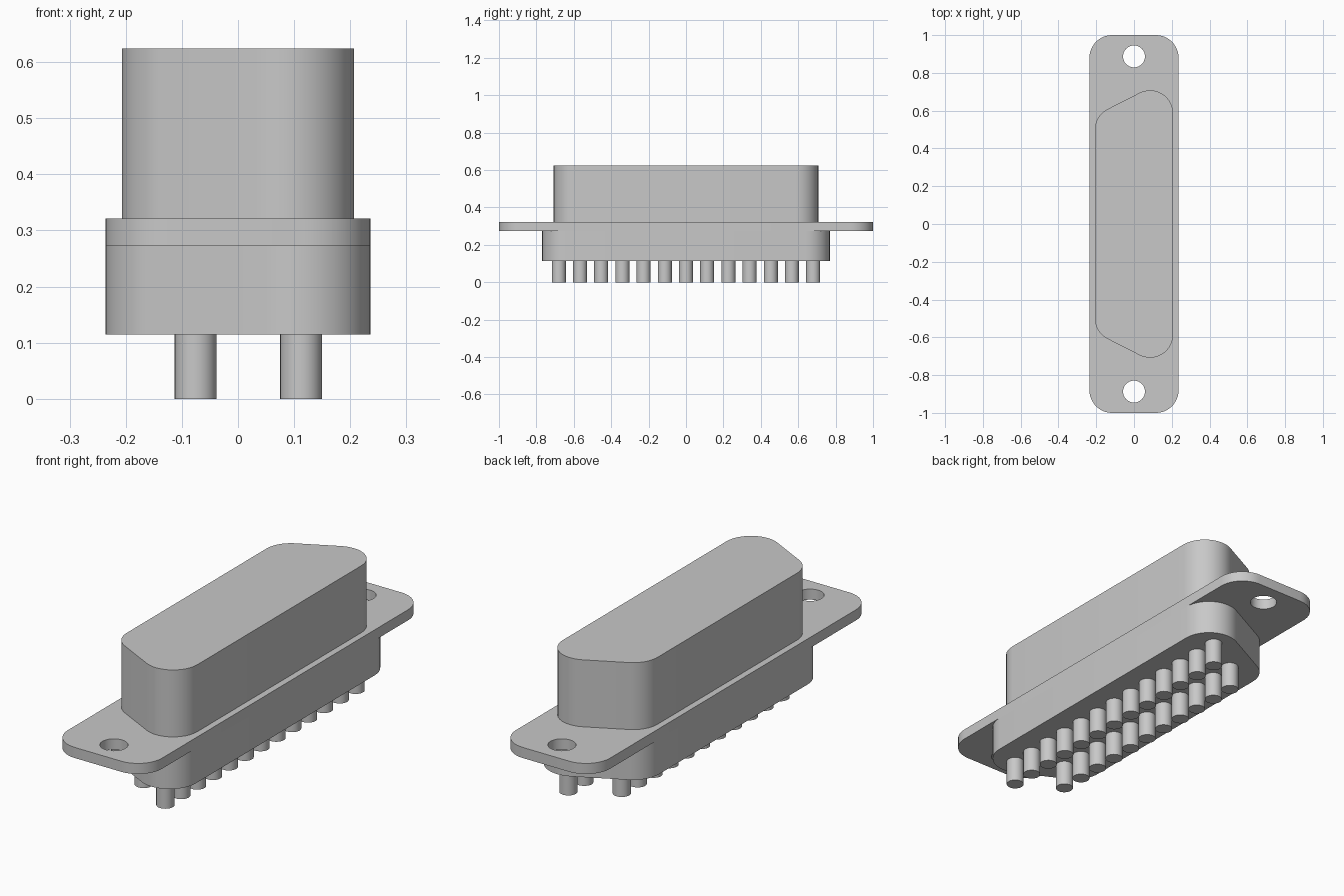
import bpy
import bmesh
import math
from mathutils import Vector

cube = bpy.data.objects.get("Cube")
if cube:
    bpy.data.objects.remove(cube, do_unlink=True)

grey = bpy.data.materials.new("light_grey")
grey.use_nodes = True
grey.diffuse_color = (0.58, 0.58, 0.58, 1)
grey.node_tree.nodes["Principled BSDF"].inputs["Base Color"].default_value = grey.diffuse_color


def finish(obj):
    obj.data.materials.clear()
    obj.data.materials.append(grey)
    bpy.ops.object.select_all(action='DESELECT')
    obj.select_set(True)
    bpy.context.view_layer.objects.active = obj
    bpy.ops.object.shade_smooth_by_angle(angle=math.radians(30))


def rounded(corners, radius, steps=12):
    """Outline of a convex counter-clockwise polygon with filleted corners."""
    outline = []
    for i, corner in enumerate(corners):
        p = Vector(corner)
        a = (Vector(corners[i - 1]) - p).normalized()
        b = (Vector(corners[(i + 1) % len(corners)]) - p).normalized()
        half = a.angle(b) / 2
        centre = p + (a + b).normalized() * radius / math.sin(half)
        start = p + a * radius / math.tan(half) - centre
        sweep = math.pi - 2 * half
        for s in range(steps + 1):
            t = sweep * s / steps
            c, n = math.cos(t), math.sin(t)
            outline.append(centre + Vector((start.x * c - start.y * n,
                                            start.x * n + start.y * c)))
    return outline


def circle(x, y, radius, sides=32):
    return [Vector((x + radius * math.cos(math.tau * i / sides),
                    y + radius * math.sin(math.tau * i / sides))) for i in range(sides)]


def slab(name, outlines, bottom, top):
    """Fill the outlines (inner ones become holes) and extrude between two heights."""
    curve = bpy.data.curves.new(name, 'CURVE')
    curve.dimensions = '2D'
    curve.fill_mode = 'BOTH'
    curve.extrude = (top - bottom) / 2
    for outline in outlines:
        spline = curve.splines.new('POLY')
        spline.points.add(len(outline) - 1)
        for point, co in zip(spline.points, outline):
            point.co = (co.x, co.y, 0, 1)
        spline.use_cyclic_u = True
    temp = bpy.data.objects.new(name + "_curve", curve)
    bpy.context.collection.objects.link(temp)
    bpy.context.view_layer.update()
    graph = bpy.context.evaluated_depsgraph_get()
    mesh = bpy.data.meshes.new_from_object(temp.evaluated_get(graph))
    bpy.data.objects.remove(temp, do_unlink=True)
    bm = bmesh.new()
    bm.from_mesh(mesh)
    bmesh.ops.remove_doubles(bm, verts=bm.verts, dist=0.0001)
    bmesh.ops.translate(bm, verts=bm.verts, vec=(0, 0, (top + bottom) / 2))
    bmesh.ops.recalc_face_normals(bm, faces=bm.faces)
    bm.to_mesh(mesh)
    bm.free()
    mesh.name = name
    obj = bpy.data.objects.new(name, mesh)
    bpy.context.collection.objects.link(obj)
    finish(obj)


def d_shape(half_width, short, long, radius):
    """Trapezoid that is longer on the +x side."""
    return rounded([(-half_width, -short), (half_width, -long),
                    (half_width, long), (-half_width, short)], radius)


# Mounting plate with a screw hole at each end
plate = rounded([(-0.236, -1), (0.236, -1), (0.236, 1), (-0.236, 1)], 0.12)
slab("mounting_plate", [plate, circle(0, 0.887, 0.058), circle(0, -0.887, 0.058)], 0.273, 0.321)

# Upper shell and lower body
slab("upper_shell", [d_shape(0.207, 0.574, 0.785, 0.122)], 0.321, 0.624)
slab("lower_body", [d_shape(0.236, 0.611, 0.852, 0.13)], 0.115, 0.273)

# Two rows of contact pins
pitch = 0.1133
for row, x, count in (("long", 0.1125, 13), ("short", -0.0755, 11)):
    for i in range(count):
        y = (i - (count - 1) / 2) * pitch
        bpy.ops.mesh.primitive_cylinder_add(vertices=32, radius=0.0375, depth=0.125,
                                            location=(x, y, 0.0625))
        pin = bpy.context.object
        pin.name = f"{row}_row_pin_{i + 1}"
        finish(pin)
